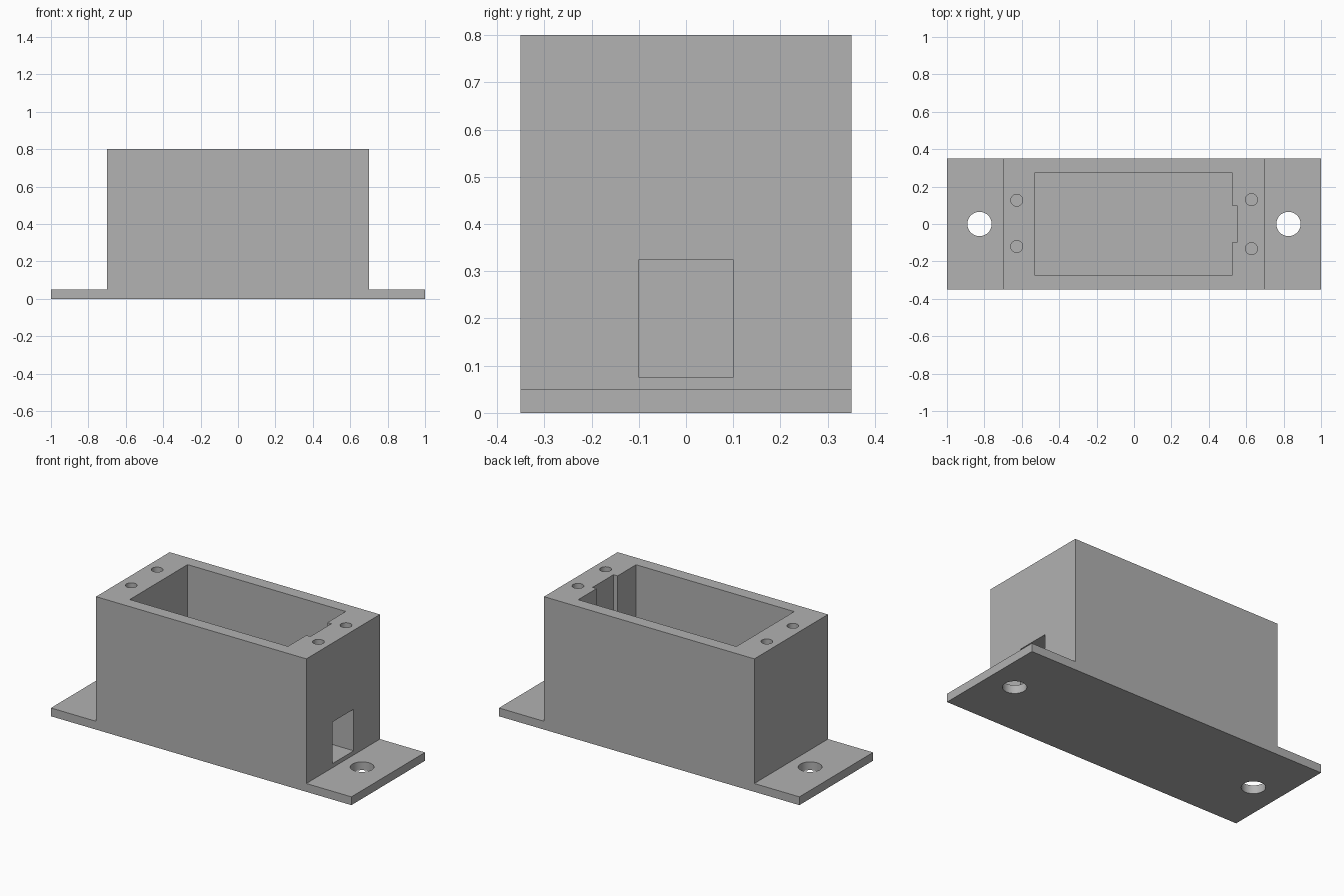
import bpy
import bmesh
from mathutils import Vector

if "Cube" in bpy.data.objects:
    bpy.data.objects.remove(bpy.data.objects["Cube"], do_unlink=True)

grey = bpy.data.materials.new("plain grey")
grey.use_nodes = True
COLOUR = (0.445, 0.445, 0.445, 1)
grey.diffuse_color = COLOUR
grey.node_tree.nodes["Principled BSDF"].inputs["Base Color"].default_value = COLOUR


def prism(name, outline, direction):
    """Extrude a flat outline along a direction into a solid."""
    bm = bmesh.new()
    face = bm.faces.new([bm.verts.new(p) for p in outline])
    out = bmesh.ops.extrude_face_region(bm, geom=[face])
    moved = [v for v in out["geom"] if isinstance(v, bmesh.types.BMVert)]
    bmesh.ops.translate(bm, verts=moved, vec=Vector(direction))
    bmesh.ops.recalc_face_normals(bm, faces=bm.faces)
    mesh = bpy.data.meshes.new(name)
    bm.to_mesh(mesh)
    bm.free()
    mesh.materials.append(grey)
    obj = bpy.data.objects.new(name, mesh)
    bpy.context.collection.objects.link(obj)
    return obj


def hole(name, x, y, radius, bottom, top):
    bpy.ops.mesh.primitive_cylinder_add(
        vertices=48, radius=radius, depth=top - bottom,
        location=(x, y, (bottom + top) / 2))
    obj = bpy.context.object
    obj.name = name
    obj.data.materials.append(grey)
    return obj


def cut(target, cutter):
    """Subtract the cutter from the target, then discard it."""
    bpy.context.view_layer.objects.active = target
    mod = target.modifiers.new("cut", 'BOOLEAN')
    mod.operation = 'DIFFERENCE'
    mod.solver = 'EXACT'
    mod.object = cutter
    bpy.ops.object.modifier_apply(modifier=mod.name)
    bpy.data.objects.remove(cutter, do_unlink=True)


# Box with a mounting flange at each end, as one stepped profile
half = [(0.7, 0.8), (0.7, 0.05), (1, 0.05), (1, 0)]
profile = half + [(-x, z) for x, z in reversed(half)]
housing = prism("flanged_housing", [(x, -0.35, z) for x, z in profile], (0, 0.7, 0))

# Open cavity with a shallow cable groove in its +x wall
FLOOR = 0.075
side = [(-0.528, 0.275), (0.525, 0.275), (0.525, 0.1), (0.552, 0.1)]
plan = side + [(x, -y) for x, y in reversed(side)]
cut(housing, prism("cavity_cutter", [(x, y, FLOOR) for x, y in plan], (0, 0, 1)))

# Cable window through the +x wall
window = [(0.54, -0.1, FLOOR), (0.54, 0.1, FLOOR),
          (0.54, 0.1, 0.325), (0.54, -0.1, 0.325)]
cut(housing, prism("window_cutter", window, (0.3, 0, 0)))

# Mounting holes through the flanges
for x in (-0.826, 0.826):
    cut(housing, hole("mount_hole_cutter", x, 0, 0.065, -0.1, 0.2))

# Blind screw holes in the rim
for x, y in ((-0.627, 0.127), (-0.627, -0.12), (0.628, 0.13), (0.628, -0.132)):
    cut(housing, hole("screw_hole_cutter", x, y, 0.032, 0.5, 0.9))

bpy.ops.object.select_all(action='DESELECT')
housing.select_set(True)
bpy.context.view_layer.objects.active = housing
bpy.ops.object.shade_smooth_by_angle()
